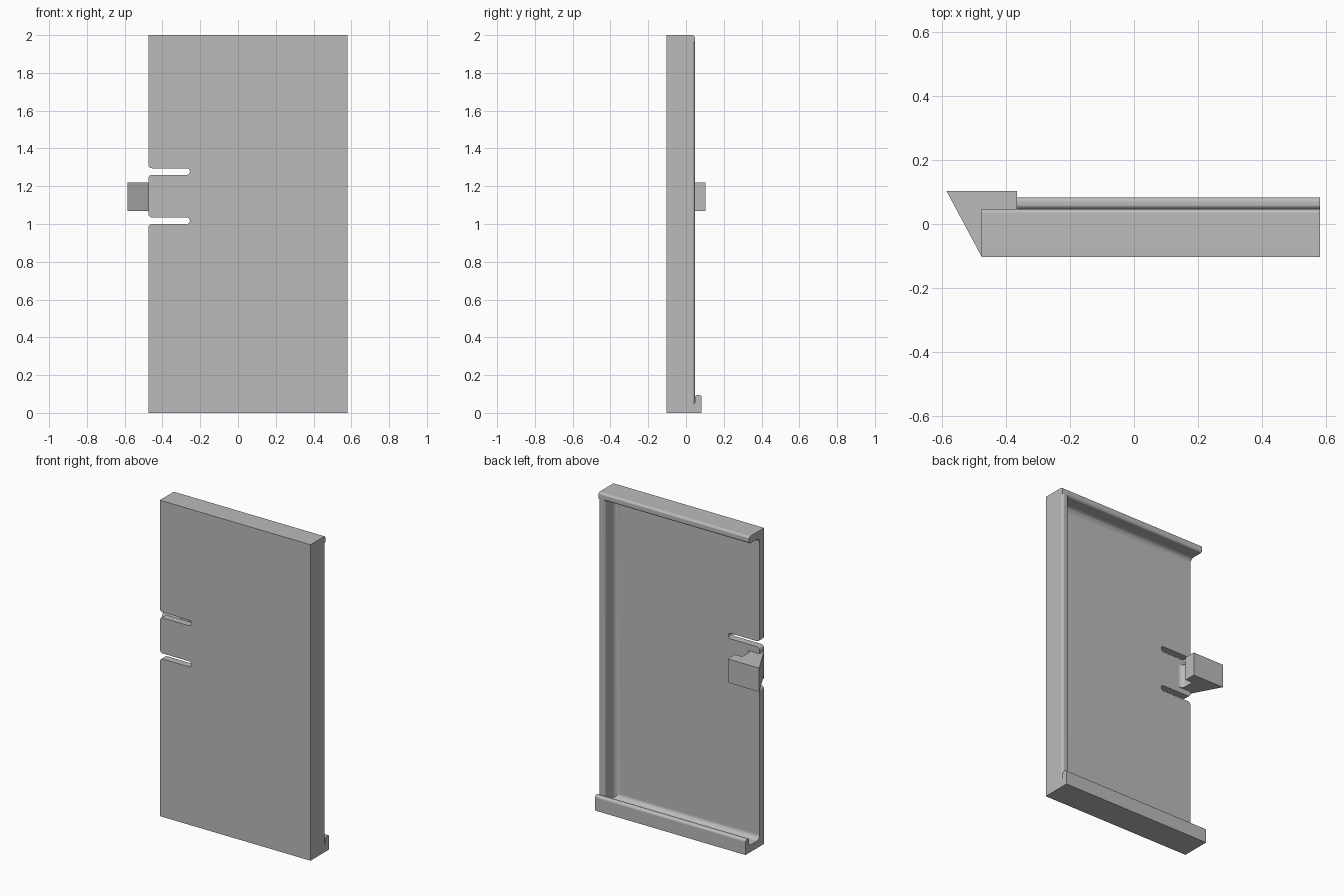
import bpy, bmesh, math
from mathutils import Vector

cube = bpy.data.objects.get("Cube")
if cube:
    bpy.data.objects.remove(cube, do_unlink=True)

grey = bpy.data.materials.new("plain_grey")
grey.use_nodes = True
grey.diffuse_color = (0.5, 0.5, 0.5, 1)
grey.node_tree.nodes["Principled BSDF"].inputs["Base Color"].default_value = grey.diffuse_color


def rounded(points, steps=8):
    """Outline from (a, b) or (a, b, radius) points, with filleted corners."""
    out = []
    for i, pt in enumerate(points):
        p = Vector(pt[:2])
        r = pt[2] if len(pt) > 2 else 0
        if r == 0:
            out.append(p)
            continue
        u = (Vector(points[i - 1][:2]) - p).normalized()
        v = (Vector(points[(i + 1) % len(points)][:2]) - p).normalized()
        half = u.angle(v) / 2
        centre = p + (u + v).normalized() * r / math.sin(half)
        start = p + u * r / math.tan(half) - centre
        end = p + v * r / math.tan(half) - centre
        sweep = math.pi - 2 * half
        for k in range(steps + 1):
            t = k / steps
            out.append(centre + (start * math.sin((1 - t) * sweep)
                                 + end * math.sin(t * sweep)) / math.sin(sweep)
                       if abs(math.sin(sweep)) > 1e-6 else centre + start.lerp(end, t))
    return out


def prism(name, points, axis, lo, hi):
    """Extrude a rounded outline along one axis."""
    place = {"x": lambda a, b, t: (t, a, b),
             "y": lambda a, b, t: (a, t, b),
             "z": lambda a, b, t: (a, b, t)}[axis]
    outline = rounded(points)
    bm = bmesh.new()
    low = [bm.verts.new(place(p.x, p.y, lo)) for p in outline]
    high = [bm.verts.new(place(p.x, p.y, hi)) for p in outline]
    bm.faces.new(low)
    bm.faces.new(high)
    n = len(outline)
    for i in range(n):
        j = (i + 1) % n
        bm.faces.new((low[i], low[j], high[j], high[i]))
    bmesh.ops.recalc_face_normals(bm, faces=bm.faces)
    mesh = bpy.data.meshes.new(name)
    bm.to_mesh(mesh)
    bm.free()
    mesh.materials.append(grey)
    obj = bpy.data.objects.new(name, mesh)
    bpy.context.collection.objects.link(obj)
    return obj


def activate(obj):
    bpy.ops.object.select_all(action="DESELECT")
    obj.select_set(True)
    bpy.context.view_layer.objects.active = obj


def combine(target, tool, operation):
    mod = target.modifiers.new(operation.lower(), "BOOLEAN")
    mod.operation = operation
    mod.solver = "EXACT"
    mod.object = tool
    activate(target)
    bpy.ops.object.modifier_apply(modifier=mod.name)
    bpy.data.objects.remove(tool, do_unlink=True)


front, floor, rim, lip = -0.103, -0.058, 0.047, 0.083
open_x, wall_x = -0.475, 0.58
thick, edge, fillet = 0.045, 0.014, 0.03

# Panel with top rim, bottom ledge and raised bottom lip
panel = prism("cover_panel", [
    (front, 0), (lip, 0), (lip, 0.095, edge), (rim, 0.095, edge),
    (rim, thick, 0.015), (floor, thick, fillet),
    (floor, 2 - thick, fillet), (rim, 2 - thick, edge),
    (rim, 2, edge), (front, 2)], "x", open_x, wall_x)

# Side wall, blended into the panel
wall = prism("side_wall", [
    (wall_x, -0.08), (wall_x, rim, edge), (wall_x - thick, rim, edge),
    (wall_x - thick, floor, fillet), (0.5, floor), (0.5, -0.08)],
    "z", 0.02, 1.98)
combine(panel, wall, "UNION")

# Two slots that free the spring tab, with rounded mouths
for z0 in (1.0, 1.26):
    z1 = z0 + 0.035
    slot = prism("slot_cutter", [
        (-0.7, z0 - 0.021), (open_x, z0 - 0.021), (open_x, z0, 0.02),
        (-0.255, z0, 0.017), (-0.255, z1, 0.017), (open_x, z1, 0.02),
        (open_x, z1 + 0.021), (-0.7, z1 + 0.021)], "y", -0.3, 0.3)
    combine(panel, slot, "DIFFERENCE")

# Wedge latch standing on the spring tab
latch = prism("latch_hook", [
    (open_x, -0.1025), (-0.585, 0.103), (-0.365, 0.103), (-0.365, 0.03),
    (-0.415, 0.03, 0.01), (-0.415, floor, fillet), (-0.38, floor),
    (-0.38, -0.09)], "z", 1.07, 1.22)

# Smooth fillets, flat faces
for obj in (panel, latch):
    activate(obj)
    bpy.ops.object.shade_smooth_by_angle(angle=math.radians(30))
    mod = obj.modifiers.new("flat_faces", "WEIGHTED_NORMAL")
    mod.keep_sharp = True
